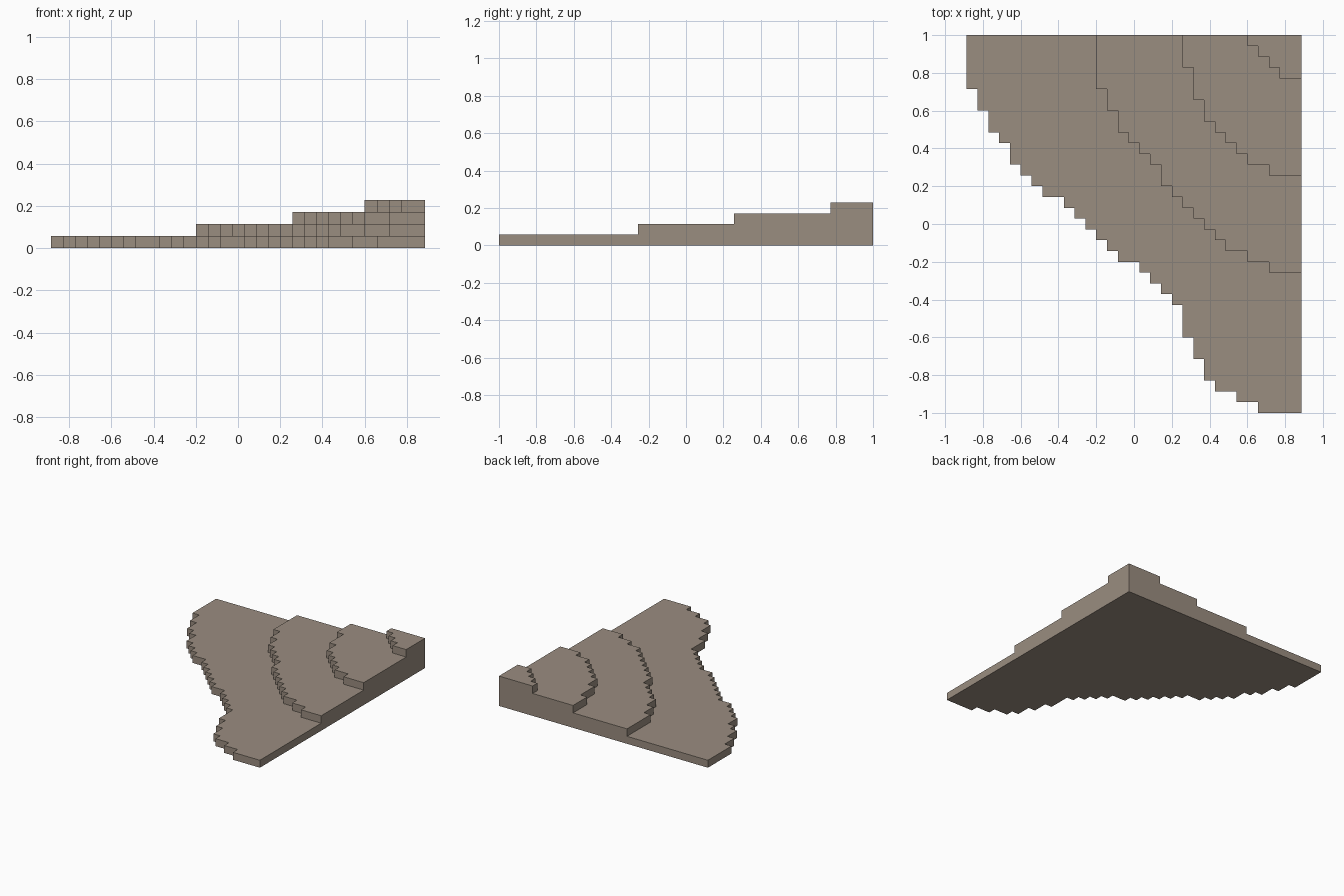
import bpy
import bmesh

cube = bpy.data.objects.get("Cube")
if cube:
    bpy.data.objects.remove(cube, do_unlink=True)

COLS, ROWS = 31, 35          # footprint in square blocks
CELL = 2 / ROWS
RIGHT, BACK = COLS * CELL / 2, 1.0

stone = bpy.data.materials.new("warm grey stone")
stone.use_nodes = True
colour = (0.323, 0.266, 0.216, 1)
stone.diffuse_color = colour
bsdf = stone.node_tree.nodes["Principled BSDF"]
bsdf.inputs["Base Color"].default_value = colour
bsdf.inputs["Roughness"].default_value = 0.9


def terrace(name, level, steps):
    """Extrude one layer; steps are (first column, row count) from the back."""
    outline = [(RIGHT, BACK)]
    row = 0
    for col, count in steps:
        x = col * CELL - RIGHT
        outline.append((x, BACK - row * CELL))
        row += count
        outline.append((x, BACK - row * CELL))
    outline.append((RIGHT, BACK - row * CELL))

    bm = bmesh.new()
    base = bm.faces.new([bm.verts.new((x, y, level * CELL)) for x, y in outline])
    top = bmesh.ops.extrude_face_region(bm, geom=[base], use_keep_orig=True)["geom"]
    bmesh.ops.translate(bm, vec=(0, 0, CELL),
                        verts=[g for g in top if isinstance(g, bmesh.types.BMVert)])
    bmesh.ops.recalc_face_normals(bm, faces=bm.faces)
    mesh = bpy.data.meshes.new(name)
    bm.to_mesh(mesh)
    bm.free()
    mesh.materials.append(stone)
    obj = bpy.data.objects.new(name, mesh)
    bpy.context.collection.objects.link(obj)


def singles(first, last):
    """A regular run of one-block steps."""
    return [(c, 1) for c in range(first, last + 1)]


# Ground layer with the long ragged edge
terrace("ground_terrace", 0,
        [(0, 5), (1, 2), (2, 2), (3, 1), (4, 2)] + singles(5, 7)
        + singles(9, 14) + singles(16, 19)
        + [(20, 3), (21, 2), (22, 2), (23, 1), (25, 1), (27, 1)])

# Middle layers
terrace("lower_terrace", 1,
        [(12, 5), (13, 2), (14, 2)] + singles(15, 17) + [(18, 2)]
        + singles(19, 24) + [(26, 1), (28, 1)])
terrace("upper_terrace", 2,
        [(20, 3), (21, 3), (22, 2)] + singles(23, 26) + [(28, 1)])

# Small peak in the back corner
terrace("peak_terrace", 3, singles(26, 29))
